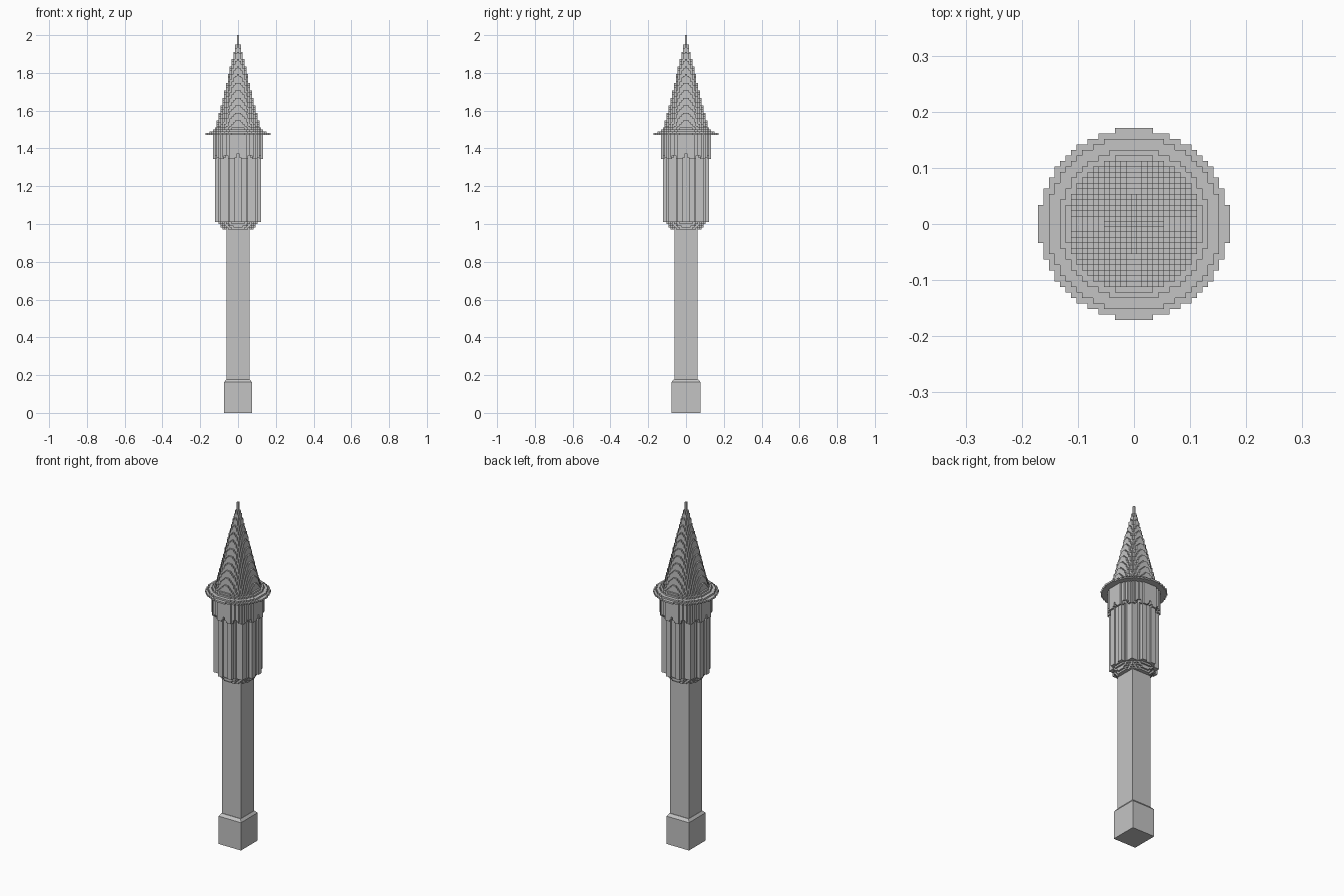
import bpy, bmesh, math

if "Cube" in bpy.data.objects:
    bpy.data.objects.remove(bpy.data.objects["Cube"])

P = 0.0098            # block size of the stepped stonework
TOP = 2.0

stone = bpy.data.materials.new("grey stone")
stone.diffuse_color = (0.55, 0.55, 0.55, 1)
stone.use_nodes = True
stone.node_tree.nodes["Principled BSDF"].inputs["Base Color"].default_value = stone.diffuse_color


def finish(bm, name):
    bmesh.ops.recalc_face_normals(bm, faces=bm.faces)
    me = bpy.data.meshes.new(name)
    bm.to_mesh(me)
    bm.free()
    me.materials.append(stone)
    ob = bpy.data.objects.new(name, me)
    bpy.context.collection.objects.link(ob)
    return ob


def square_stack(name, rings):
    """Square section lofted through (half x, half y, z) rings."""
    bm = bmesh.new()
    loops = [[bm.verts.new((sx * hx, sy * hy, z))
              for sx, sy in ((-1, -1), (1, -1), (1, 1), (-1, 1))]
             for hx, hy, z in rings]
    for a, b in zip(loops, loops[1:]):
        for i in range(4):
            j = (i + 1) % 4
            bm.faces.new((a[i], a[j], b[j], b[i]))
    bm.faces.new(loops[0][::-1])
    bm.faces.new(loops[-1])
    return finish(bm, name)


def interp(profile, z):
    for (z0, r0), (z1, r1) in zip(profile, profile[1:]):
        if z0 <= z <= z1:
            return r0 + (r1 - r0) * (z - z0) / (z1 - z0)
    return 0


def blocks(name, z_low, z_high, radius):
    """Stepped solid: fill every block whose centre is inside radius(z, angle)."""
    k0, k1 = round((TOP - z_high) / P), round((TOP - z_low) / P)
    cells = set()
    for k in range(k0, k1):
        z = TOP - (k + 0.5) * P
        for i in range(-18, 19):
            for j in range(-18, 19):
                if math.hypot(i, j) * P <= radius(z, math.atan2(j, i)):
                    cells.add((i, j, -k))
    bm = bmesh.new()
    verts = {}

    def vert(c):
        if c not in verts:
            verts[c] = bm.verts.new(((c[0] - 0.5) * P, (c[1] - 0.5) * P,
                                     TOP + (c[2] - 1) * P))
        return verts[c]

    for c in cells:
        for axis in range(3):
            u, v = (axis + 1) % 3, (axis + 2) % 3
            for side in (0, 1):
                n = list(c)
                n[axis] += 2 * side - 1
                if tuple(n) in cells:
                    continue
                quad = []
                for du, dv in ((0, 0), (1, 0), (1, 1), (0, 1)):
                    q = list(c)
                    q[axis] += side
                    q[u] += du
                    q[v] += dv
                    quad.append(vert(tuple(q)))
                bm.faces.new(quad if side else quad[::-1])
    return finish(bm, name)


# Plinth with a small chamfer, then the plain square shaft
square_stack("plinth", [(0.073, 0.077, 0), (0.073, 0.077, 0.163), (0.062, 0.064, 0.178)])
square_stack("shaft", [(0.061, 0.061, 0.17), (0.061, 0.061, 0.985)])


# Turret: flared neck, twelve arched recesses, overhanging upper band
def turret(z, a):
    if z < 1.015:
        return interp([(0.95, 0.075), (0.985, 0.092), (1.015, 0.108)], z)
    step = math.radians(30)
    off = abs((a + step / 2) % step - step / 2) / math.radians(9)
    arch = 1.34 + 0.035 * max(0, 1 - off)
    if z > arch:
        return 0.134
    return 0.112 if off < 1 else 0.125


blocks("turret", 0.971, 1.471, turret)

# Spire: wide thin brim, flared eave, straight cone and finial
SPIRE = [(1.46, 0.172), (1.478, 0.170), (1.488, 0.152), (1.50, 0.125),
         (1.515, 0.116), (1.95, 0.010), (1.97, 0.004), (2.0, 0.002)]
blocks("spire", 1.471, 2.0, lambda z, a: interp(SPIRE, z))
